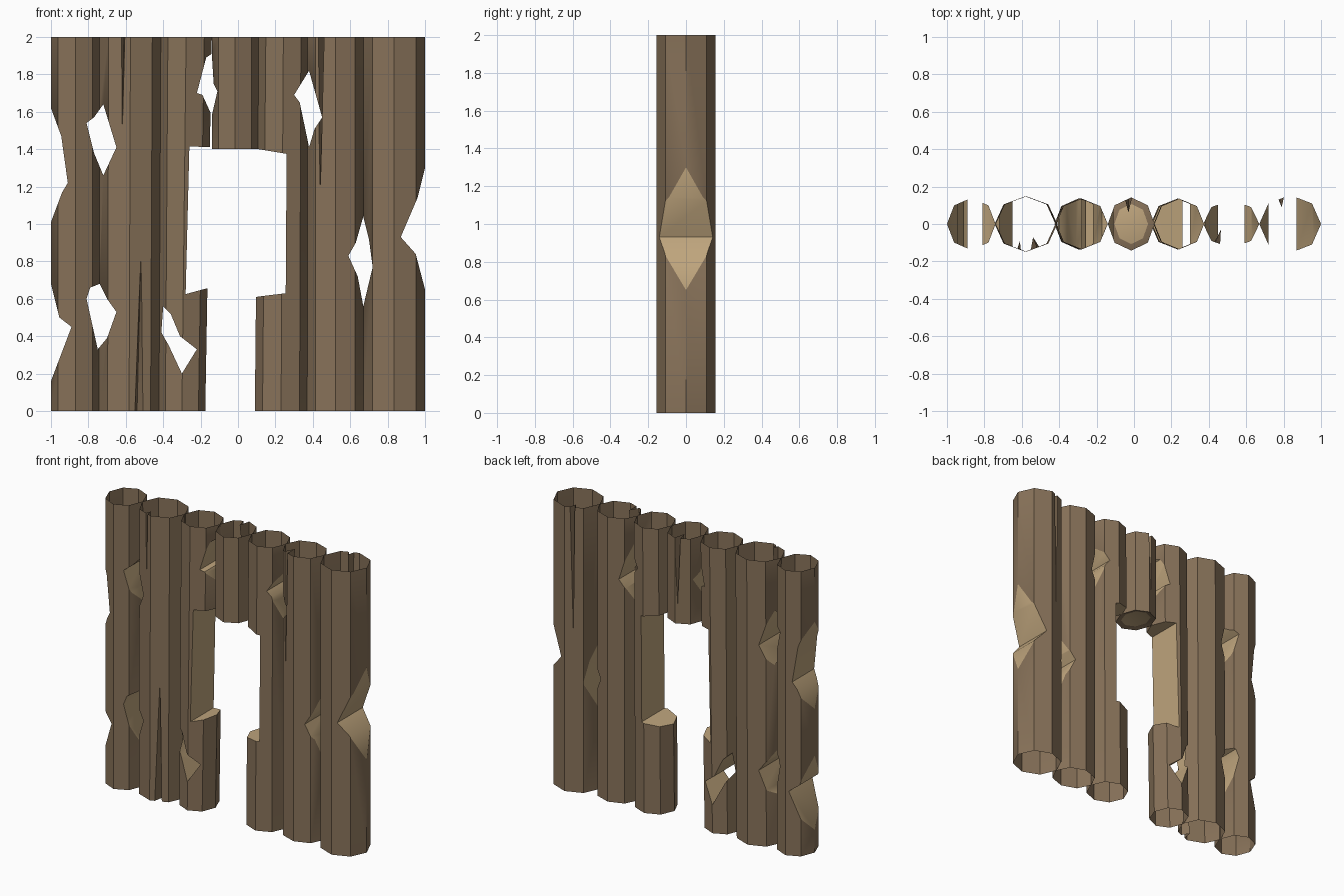
import bpy, bmesh, math

if "Cube" in bpy.data.objects:
    bpy.data.objects.remove(bpy.data.objects["Cube"])

# Colours
wood = bpy.data.materials.new("weathered_wood")
wood.diffuse_color = (0.245, 0.168, 0.100, 1)
wood.use_nodes = True
wood.node_tree.nodes["Principled BSDF"].inputs["Base Color"].default_value = wood.diffuse_color
cut = bpy.data.materials.new("fresh_cut_wood")
cut.diffuse_color = (0.52, 0.375, 0.205, 1)
cut.use_nodes = True
cut.node_tree.nodes["Principled BSDF"].inputs["Base Color"].default_value = cut.diffuse_color


def make(name, bm, index=0):
    bmesh.ops.recalc_face_normals(bm, faces=bm.faces)
    for f in bm.faces:
        f.material_index = index
    me = bpy.data.meshes.new(name)
    bm.to_mesh(me)
    bm.free()
    me.materials.append(wood)
    me.materials.append(cut)
    ob = bpy.data.objects.new(name, me)
    bpy.context.scene.collection.objects.link(ob)
    return ob


def solid(name, low, high):
    """Loft between two rings of points."""
    bm = bmesh.new()
    a = [bm.verts.new(p) for p in low]
    b = [bm.verts.new(p) for p in high]
    n = len(a)
    for i in range(n):
        j = (i + 1) % n
        bm.faces.new((a[i], a[j], b[j], b[i]))
    bm.faces.new(a[::-1])
    bm.faces.new(b)
    return bm


def ring(x0, x1, ry, z):
    """Octagon with corners on the axes."""
    c, r = (x0 + x1) / 2, (x1 - x0) / 2
    return [(c + r * math.cos(i * math.pi / 4), ry * math.sin(i * math.pi / 4), z)
            for i in range(8)]


def chip(outline):
    """Prism through the wall from an x,z outline."""
    return make("chip_cutter", solid("", [(x, -0.4, z) for x, z in outline],
                                     [(x, 0.4, z) for x, z in outline]), 1)


def crack(x, y, tip_x, tip_y, z, z_far, w):
    """Tapering split that starts at a log end."""
    bm = bmesh.new()
    out = 1.3
    for p in ((x - w, y * out, z), (x + w, y * out, z), (tip_x, tip_y, z),
              (x, y * out, z_far), (x, y, z_far)):
        bm.verts.new(p)
    bmesh.ops.convex_hull(bm, input=bm.verts)
    return make("crack_cutter", bm, 0)


# Chips between neighbouring logs and on the outer sides (x, z)
left_high = [(-1.1, 1.7), (-1, 1.62), (-.945, 1.47), (-.91, 1.22), (-.94, 1.17), (-1, 1.01), (-1.1, .9)]
left_low = [(-1.1, .75), (-1, .68), (-.955, .5), (-.89, .45), (-1, .16), (-1.1, .05)]
gap12_high = [(-.72, 1.64), (-.65, 1.41), (-.72, 1.26), (-.77, 1.38), (-.81, 1.54), (-.77, 1.57)]
gap12_low = [(-.74, .68), (-.70, .6), (-.65, .53), (-.70, .39), (-.75, .33), (-.81, .6), (-.79, .66)]
gap23 = [(-.40, .56), (-.36, .52), (-.31, .4), (-.22, .33), (-.30, .2), (-.37, .35), (-.41, .42)]
gap34 = [(-.14, 1.91), (-.13, 1.75), (-.11, 1.71), (-.14, 1.58), (-.19, 1.69), (-.22, 1.7), (-.17, 1.89)]
gap56 = [(.38, 1.82), (.405, 1.73), (.45, 1.57), (.41, 1.51), (.38, 1.41), (.33, 1.65), (.30, 1.69)]
gap67 = [(.67, 1.04), (.70, .92), (.72, .77), (.67, .56), (.64, .72), (.59, .83), (.63, .9)]
right_side = [(1.1, 1.42), (1, 1.3), (.96, 1.14), (.87, .93), (.95, .84), (1, .65), (1.1, .5)]
window = [(-.26, 1.415), (.11, 1.40), (.26, 1.375), (.255, .63), (.11, .612),
          (.03, .60), (-.1, .67), (-.17, .655), (-.28, .625)]

# Logs: bottom x range, top x range, half depth, bottom z, chips, cracks
logs = [
    ((-1, -.74), (-1, -.74), .14, 0, [left_high, left_low, gap12_high, gap12_low], []),
    ((-.745, -.42), (-.74, -.41), .148, 0, [gap12_high, gap12_low, gap23],
     [(-.52, -.12, -.54, -.07, -.01, .8, .035), (-.62, -.14, -.61, -.09, 2.01, 1.4, .02)]),
    ((-.425, -.175), (-.415, -.14), .135, 0, [gap23, gap34, window], []),
    ((-.14, .11), (-.14, .11), .142, 1.4, [gap34], [(-.03, .14, -.03, .06, 2.01, 1.5, .03)]),
    ((.09, .37), (.11, .375), .135, 0, [gap56, window], []),
    ((.37, .67), (.37, .67), .128, 0, [gap56, gap67],
     [(.44, -.09, .465, -.03, 2.01, 1.2, .02)]),
    ((.67, 1), (.67, 1), .155, 0, [gap67, right_side],
     [(.78, .14, .79, .09, 2.01, 1.0, .03)]),
]

for n, (lo, hi, ry, z0, chips, cracks) in enumerate(logs, 1):
    ob = make(f"log_{n}", solid("", ring(*lo, ry, z0), ring(*hi, ry, 2)))
    cutters = [chip(c) for c in chips] + [crack(*c) for c in cracks]
    for c in cutters:
        m = ob.modifiers.new("notch", 'BOOLEAN')
        m.operation, m.solver, m.object = 'DIFFERENCE', 'EXACT', c
    dg = bpy.context.evaluated_depsgraph_get()
    bm = bmesh.new()
    bm.from_object(ob, dg)
    ob.modifiers.clear()
    for c in cutters:
        bpy.data.objects.remove(c)

    # Hollow ends: remove top caps and ground caps
    ends = [f for f in bm.faces if abs(f.normal.z) > .9
            and (f.calc_center_median().z > 1.99 or f.calc_center_median().z < .01)]
    bmesh.ops.delete(bm, geom=ends, context='FACES')
    # Lintel log: sawn end with a pale core
    if z0:
        caps = [f for f in bm.faces if f.normal.z < -.9]
        bmesh.ops.inset_region(bm, faces=caps, thickness=.035, depth=-.01)
        for f in caps:
            f.material_index = 1
    bm.to_mesh(ob.data)
    bm.free()

    # Smooth chips, crisp log corners
    bpy.ops.object.select_all(action='DESELECT')
    ob.select_set(True)
    bpy.context.view_layer.objects.active = ob
    bpy.ops.object.shade_smooth_by_angle(angle=math.radians(38))
